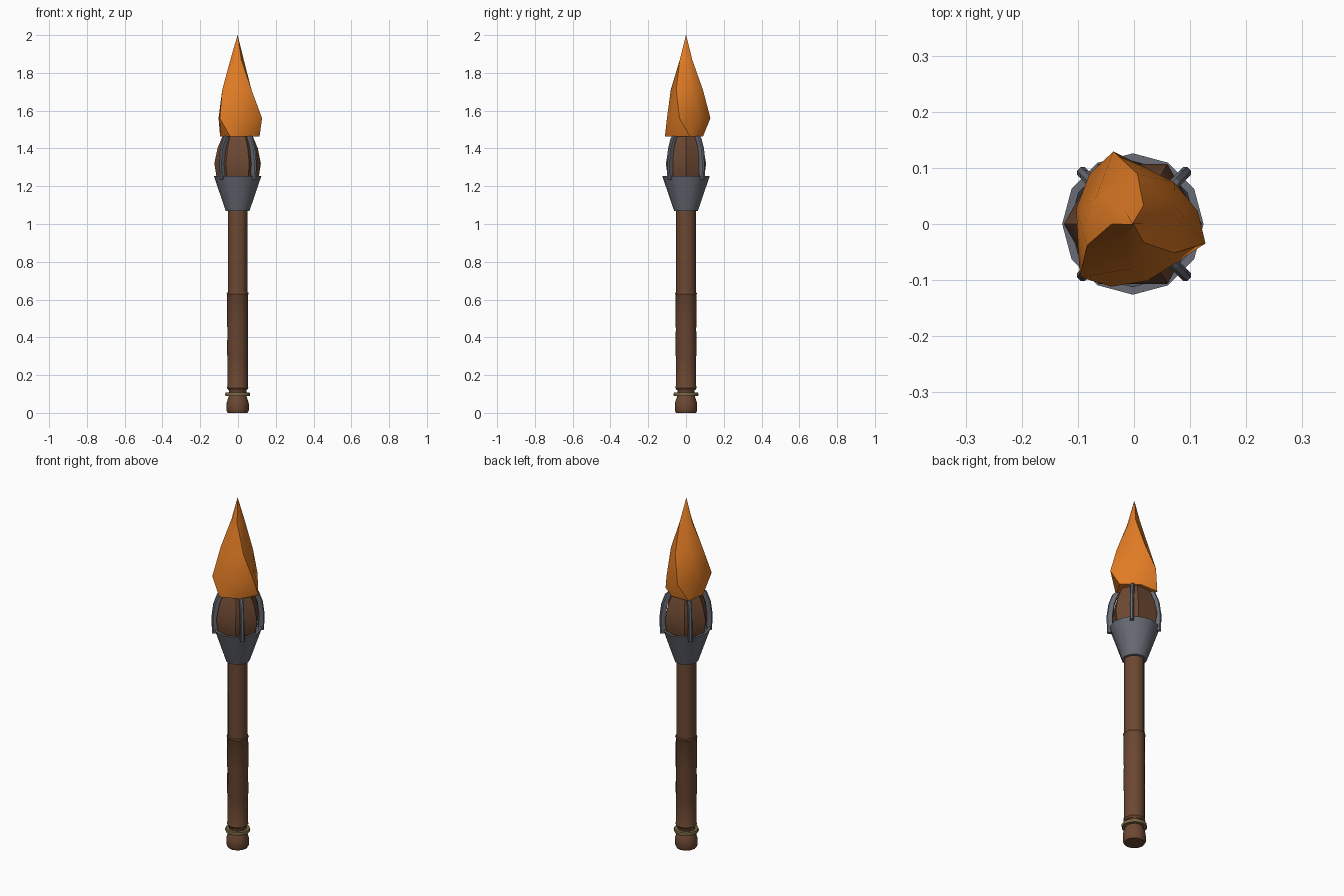
import bpy, bmesh, math
from mathutils import Vector

cube = bpy.data.objects.get("Cube")
if cube:
    bpy.data.objects.remove(cube)


def material(name, rgb):
    m = bpy.data.materials.new(name)
    m.use_nodes = True
    m.diffuse_color = (*rgb, 1)
    m.node_tree.nodes["Principled BSDF"].inputs["Base Color"].default_value = (*rgb, 1)
    return m


wood = material("brown wood", (0.15, 0.065, 0.032))
iron = material("grey iron", (0.14, 0.15, 0.18))
brass = material("dull brass", (0.2, 0.14, 0.06))
fire = material("orange flame", (0.75, 0.2, 0.018))


def skin(name, rings, mat, angle=40, closed=False):
    """Bridge rings of points; ends are capped, or joined if closed."""
    bm = bmesh.new()
    loops = [[bm.verts.new(p) for p in ring] for ring in rings]
    pairs = list(zip(loops, loops[1:]))
    if closed:
        pairs.append((loops[-1], loops[0]))
    else:
        bm.faces.new(loops[0])
        bm.faces.new(loops[-1])
    for a, b in pairs:
        for i in range(len(a)):
            j = (i + 1) % len(a)
            bm.faces.new((a[i], a[j], b[j], b[i]))
    bmesh.ops.remove_doubles(bm, verts=bm.verts, dist=0.0005)
    bmesh.ops.recalc_face_normals(bm, faces=bm.faces)
    mesh = bpy.data.meshes.new(name)
    bm.to_mesh(mesh)
    bm.free()
    mesh.materials.append(mat)
    obj = bpy.data.objects.new(name, mesh)
    bpy.context.collection.objects.link(obj)
    bpy.ops.object.select_all(action="DESELECT")
    obj.select_set(True)
    bpy.context.view_layer.objects.active = obj
    bpy.ops.object.shade_smooth_by_angle(angle=math.radians(angle))
    return obj


def circle(radius, z, sides, turn=0.0, dent=1.0):
    """Ring whose every second corner is pulled in by dent."""
    ring = []
    for i in range(sides):
        a = math.radians(turn) + i * math.tau / sides
        r = radius * (dent if i % 2 else 1)
        ring.append(Vector((r * math.cos(a) - 0.002, r * math.sin(a), z)))
    return ring


def lathe(name, profile, sides, mat, angle=40, closed=False):
    return skin(name, [circle(r, z, sides) for r, z in profile], mat, angle, closed)


# Handle: pommel, wrapped grip and bare shaft
lathe("pommel", [(0.053, 0), (0.059, 0.012), (0.059, 0.05), (0.05, 0.08),
                 (0.046, 0.09), (0.046, 0.12), (0.054, 0.13)], 12, wood)
lathe("grip", [(0.05, 0.122), (0.057, 0.132), (0.054, 0.142), (0.054, 0.3),
               (0.056, 0.31), (0.054, 0.45), (0.056, 0.46), (0.055, 0.625),
               (0.058, 0.63), (0.056, 0.637), (0.05, 0.638)], 12, wood)
lathe("shaft", [(0.052, 0.6), (0.052, 1.1)], 12, wood)
lathe("brass_ring", [(0.062 + 0.004 * math.cos(a), 0.098 + 0.01 * math.sin(a))
                     for a in (k * math.tau / 6 for k in range(6))],
      12, brass, 60, True)
lathe("ring_core", [(0.06, 0.09), (0.06, 0.106)], 12, brass)

# Iron cup with a hollow rim
lathe("cup", [(0.055, 1.068), (0.063, 1.07), (0.126, 1.255), (0.112, 1.255),
              (0.1, 1.2)], 12, iron, 30)

# Six-sided wooden head
lathe("head", [(0.09, 1.18), (0.112, 1.25), (0.123, 1.32), (0.107, 1.4),
               (0.08, 1.465)], 6, wood, 25)

# Four curved prongs holding the head
path = [(0.127, 1.235), (0.129, 1.33), (0.12, 1.4), (0.1, 1.455), (0.088, 1.465)]
for k, name in enumerate(("back_left", "back_right", "front_right", "front_left")):
    a = math.radians(45 + 90 * k)
    out = Vector((math.cos(a), math.sin(a), 0))
    side = Vector((-out.y, out.x, 0))
    rings = []
    for r, z in path:
        c = out * r + Vector((0, 0, z))
        rings.append([c + out * (u * 0.01) + side * (v * 0.01)
                      for u, v in ((-2, -1), (0.4, -1), (1, -0.5),
                                   (1, 0.5), (0.4, 1), (-2, 1))])
    skin("prong_" + name, rings, iron, 30)

# Twisted three-lobed flame
flame = [(0.118, 1.462, 11, 0.8), (0.134, 1.56, -15, 0.78),
         (0.09, 1.71, -35, 0.9), (0.038, 1.87, -60, 0.85)]
rings = [circle(r, z, 6, turn, dent) for r, z, turn, dent in flame]
rings.append(circle(0.001, 2.0, 6))
skin("flame", rings, fire, 50)
